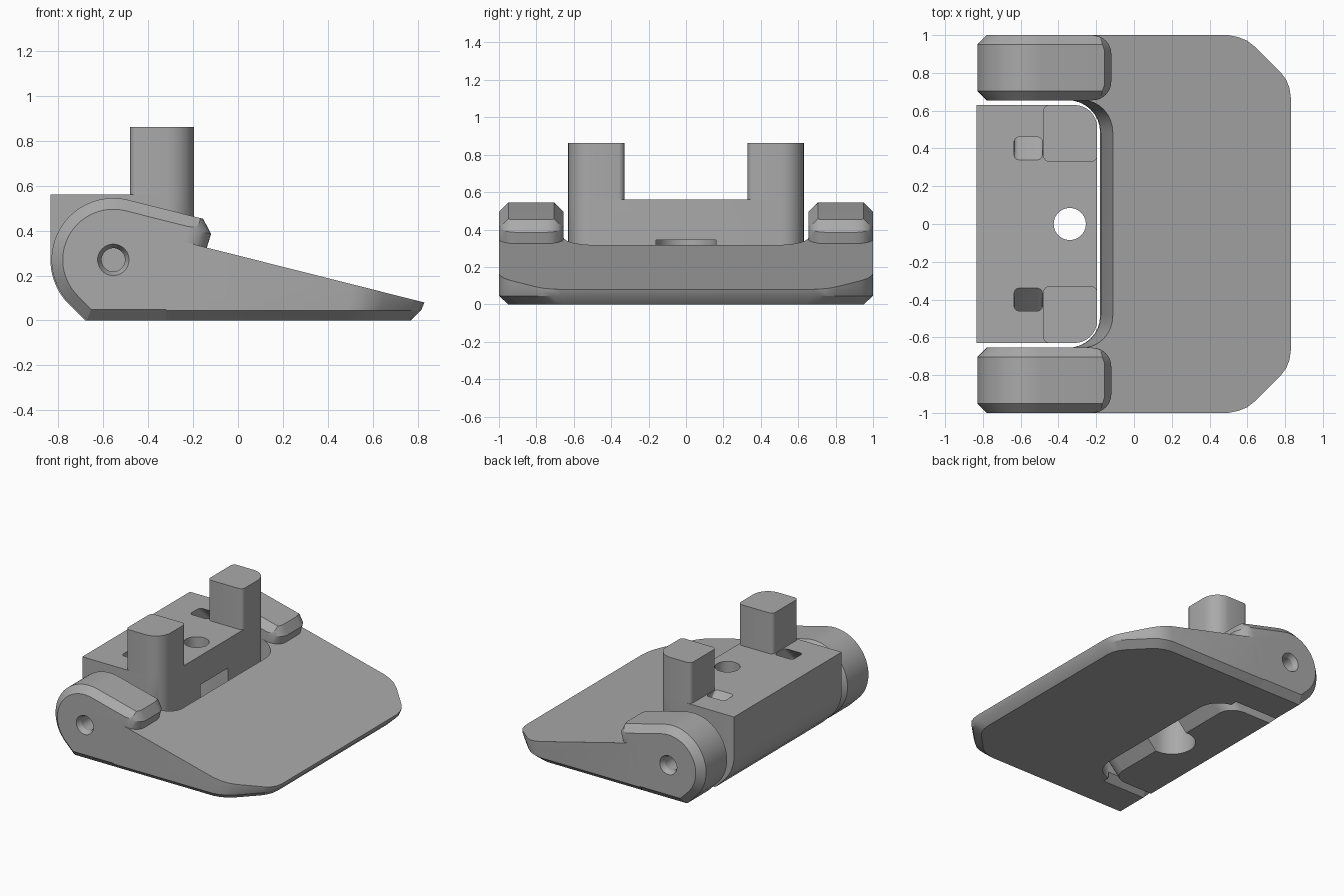
import bpy, bmesh
from math import sin, cos, tan, radians, pi, sqrt
from mathutils import Vector

if "Cube" in bpy.data.objects:
    bpy.data.objects.remove(bpy.data.objects["Cube"])

GREY = bpy.data.materials.new("plain grey")
GREY.use_nodes = True
GREY.diffuse_color = (0.4, 0.4, 0.4, 1)
GREY.node_tree.nodes["Principled BSDF"].inputs["Base Color"].default_value = (0.4, 0.4, 0.4, 1)

PX, PZ = -0.555, 0.27        # pivot axis
SLOPE = radians(14.15)       # tilt of the plate top


def loft(name, rings, plane=None):
    """Closed solid through rings of equal point count, optionally trimmed by a plane."""
    bm = bmesh.new()
    loops = [[bm.verts.new(p) for p in ring] for ring in rings]
    n = len(loops[0])
    for a, b in zip(loops, loops[1:]):
        for i in range(n):
            j = (i + 1) % n
            bm.faces.new((a[i], a[j], b[j], b[i]))
    bm.faces.new(loops[0])
    bm.faces.new(loops[-1])
    if plane:
        cut = bmesh.ops.bisect_plane(bm, geom=bm.verts[:] + bm.edges[:] + bm.faces[:],
                                     plane_co=plane[0], plane_no=plane[1], clear_outer=True)
        edges = [e for e in cut["geom_cut"] if isinstance(e, bmesh.types.BMEdge)]
        bmesh.ops.contextual_create(bm, geom=edges)
    bmesh.ops.recalc_face_normals(bm, faces=bm.faces[:])
    mesh = bpy.data.meshes.new(name)
    bm.to_mesh(mesh)
    bm.free()
    mesh.materials.append(GREY)
    ob = bpy.data.objects.new(name, mesh)
    bpy.context.collection.objects.link(ob)
    return ob


def combine(ob, other, operation):
    """Apply a boolean and remove the second solid."""
    mod = ob.modifiers.new("boolean", "BOOLEAN")
    mod.operation, mod.solver, mod.object = operation, "EXACT", other
    bpy.context.view_layer.objects.active = ob
    bpy.ops.object.modifier_apply(modifier=mod.name)
    bpy.data.objects.remove(other)


def finish(ob):
    bpy.ops.object.select_all(action="DESELECT")
    ob.select_set(True)
    bpy.context.view_layer.objects.active = ob
    bpy.ops.object.shade_smooth_by_angle(angle=radians(25))


def arc(cx, cy, r, start, end, n=8):
    return [(cx + r * cos(radians(start + (end - start) * i / n)),
             cy + r * sin(radians(start + (end - start) * i / n))) for i in range(n + 1)]


def flat(points, z):
    return [(x, y, z) for x, y in points]


def upright(points, y):
    return [(x, y, z) for x, z in points]


def end_steps(r, n=8):
    """Depth from the side and end setback for a rounded end of radius r."""
    return [(r * (1 - cos(pi / 2 * i / n)), r * (1 - sin(pi / 2 * i / n))) for i in range(n + 1)]


# Wedge plate with chamfered underside and cut front corners
corner = [(0.5, 1), (0.55, 0.99), (0.6, 0.97), (0.645, 0.935),
          (0.775, 0.805), (0.805, 0.765), (0.823, 0.72), (0.83, 0.67)]
plan = [(-0.32, -1), (-0.32, 1)] + corner + [(x, -y) for x, y in reversed(corner)]


def plate_ring(z, kx, ky):
    return [(x * kx if x > 0 else x, y * ky, z) for x, y in plan]


pedal = loft("pedal_plate",
             [plate_ring(0, 0.77 / 0.83, 0.95), plate_ring(0.045, 0.815 / 0.83, 1),
              plate_ring(0.08, 1, 1), plate_ring(0.5, 1, 1)],
             (Vector((0.83, 0, 0.08)), Vector((sin(SLOPE), 0, cos(SLOPE)))))

# Notch behind the plate, its end wall leaning with depth
def notch_ring(front, z):
    r, w = 0.17, 0.655
    pts = [(-1, -w)] + arc(front - r, -w + r, r, -90, 0) + arc(front - r, w - r, r, 0, 90) + [(-1, w)]
    return flat(pts, z)


combine(pedal, loft("notch_cutter", [notch_ring(-0.18, -0.01), notch_ring(-0.175, 0.05),
                                     notch_ring(-0.1, 0.37)]), "DIFFERENCE")


# Hinge ears
def ear_profile(inset, back):
    r = 0.275 - inset

    def top(x):
        return PZ + (r - (x - PX) * sin(SLOPE)) / cos(SLOPE)

    tip = -0.155 + 0.6 * inset - back
    pts = arc(PX, PZ, r, 90 - 14.15, 225, 28)
    pts += [(PX - r * sqrt(2) + PZ - inset, inset), (-0.14 - back, inset), (-0.14 - back, 0.32),
            (-0.12 - back, 0.385 + back * tan(SLOPE)), (tip, top(tip))]
    return pts


CH = 0.05
half = [(d, s, max(0, CH - d)) for d, s in end_steps(0.1)]
half = sorted(half + [(CH, 0.1 - sqrt(0.1 ** 2 - CH ** 2), 0)])
for side in (1, -1):
    rings = [upright(ear_profile(i, s), side * (0.655 + d)) for d, s, i in half]
    rings += [upright(ear_profile(i, s), side * (1 - d)) for d, s, i in reversed(half)]
    ear = loft("hinge_ear", rings)
    # Countersunk pivot hole
    hole = [upright(arc(PX, PZ, r, 0, 352.5, 47), side * y)
            for y, r in ((1.01, 0.075), (0.965, 0.052), (0.6, 0.052))]
    combine(ear, loft("hole_cutter", hole), "DIFFERENCE")
    combine(pedal, ear, "UNION")
finish(pedal)


# Pivoting block between the ears
R = 0.12


def block_profile(back):
    front = -0.195 - back
    return ([(-0.835, 0.56)] + arc(PX, PZ, 0.28, 180, 225, 10)
            + [(-0.68, 0), (-0.33 - back, 0), (front, 0.14), (front, 0.56)])


steps = end_steps(R)
block = loft("pivot_block",
             [upright(block_profile(s), -0.63 + d) for d, s in steps]
             + [upright(block_profile(s), 0.63 - d) for d, s in reversed(steps)])

# Screw hole with an open-fronted recess underneath
slot = arc(-0.34, 0, 0.16, 90, 270, 24) + [(0, -0.16), (0, 0.16)]
combine(block, loft("recess_cutter", [flat(slot, -0.1), flat(slot, 0.345)]), "DIFFERENCE")
screw = arc(-0.34, 0, 0.085, 0, 352.5, 47)
combine(block, loft("screw_cutter", [flat(screw, -0.1), flat(screw, 0.7)]), "DIFFERENCE")


def rounded(x0, x1, y0, y1, r, big):
    """Rounded rectangle whose +x, +y corner has its own radius."""
    return (arc(x1 - big, y1 - big, big, 0, 90) + arc(x0 + r, y1 - r, r, 90, 180, 4)
            + arc(x0 + r, y0 + r, r, 180, 270, 4) + arc(x1 - r, y0 + r, r, 270, 360, 4))


for side in (1, -1):
    # Slanted slot leading outward
    outline = rounded(-0.635, -0.485, 0.33, 0.45, 0.025, 0.025)
    cutter = loft("slot_cutter", [[(x, side * (y + k), 0.57 - k) for x, y in outline]
                                  for k in (0, 0.24)])
    combine(block, cutter, "DIFFERENCE")
    # Upright post
    outline = rounded(-0.48, -0.195, 0.33, 0.63, 0.03, R)
    post = loft("left_post" if side < 0 else "right_post",
                [[(x, side * y, z) for x, y in outline] for z in (0.56, 0.862)])
    finish(post)
finish(block)
